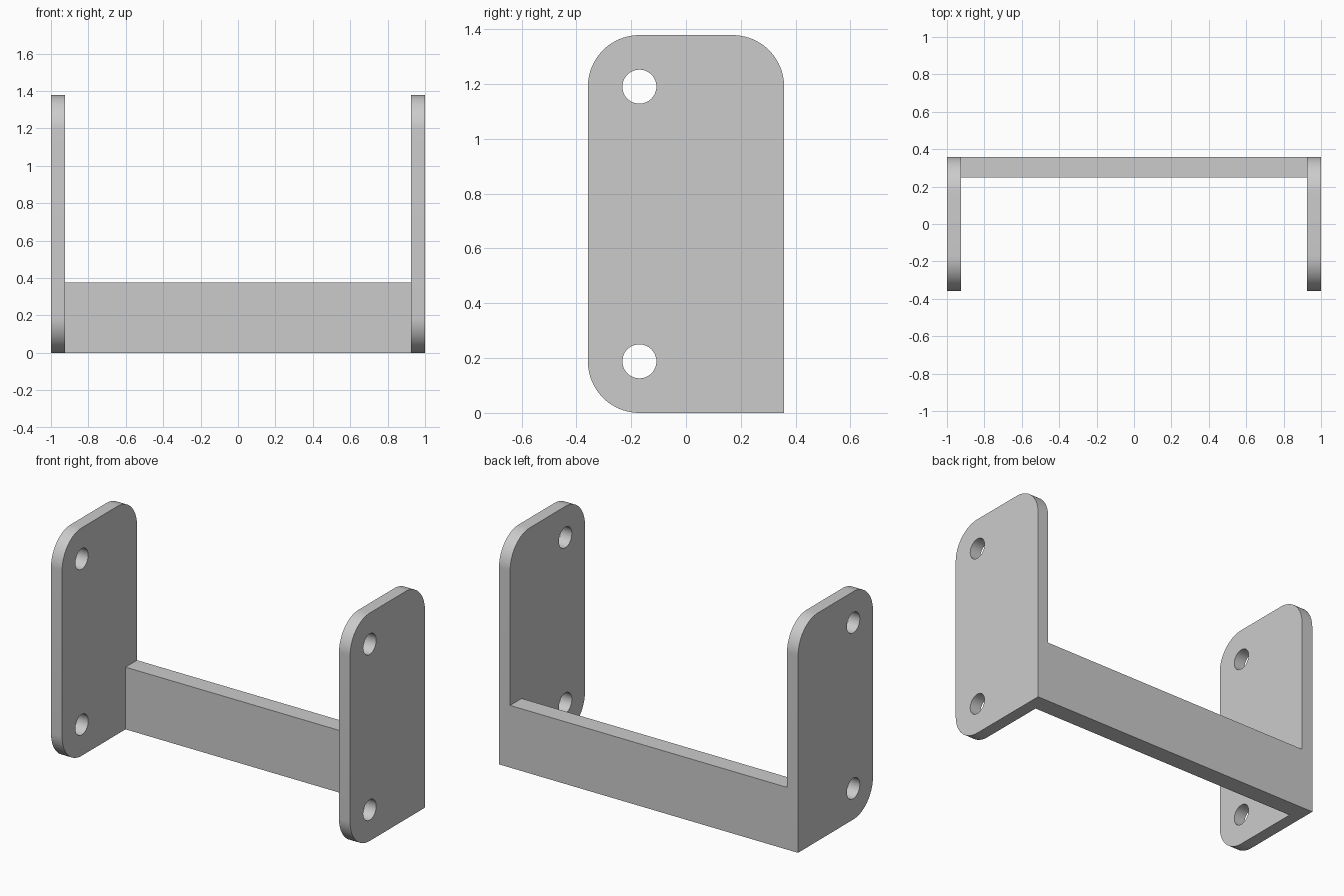
import bpy, bmesh, math
from mathutils import Vector

if "Cube" in bpy.data.objects:
    bpy.data.objects.remove(bpy.data.objects["Cube"])

# Overall sizes
HALF_X, HALF_Y, HEIGHT = 1.0, 0.358, 1.378
PLATE, RADIUS = 0.074, 0.188
BAR_DEPTH, BAR_HEIGHT = 0.11, 0.376
HOLE_Y, HOLE_R = -0.17, 0.062
STEPS = 20

grey = bpy.data.materials.new("plain grey")
grey.use_nodes = True
colour = (0.6, 0.6, 0.6, 1)
grey.diffuse_color = colour
grey.node_tree.nodes["Principled BSDF"].inputs["Base Color"].default_value = colour


def arc(cy, cz, start):
    """Quarter-circle corner points in the side plane."""
    angles = [math.radians(start + 90 * i / STEPS) for i in range(STEPS + 1)]
    return [(cy + RADIUS * math.cos(a), cz + RADIUS * math.sin(a)) for a in angles]


def prism(name, outline, x0, x1):
    """Extrude a (y, z) outline from x0 to x1."""
    bm = bmesh.new()
    face = bm.faces.new([bm.verts.new((x0, y, z)) for y, z in outline])
    out = bmesh.ops.extrude_face_region(bm, geom=[face])
    moved = [v for v in out["geom"] if isinstance(v, bmesh.types.BMVert)]
    bmesh.ops.translate(bm, verts=moved, vec=Vector((x1 - x0, 0, 0)))
    bmesh.ops.recalc_face_normals(bm, faces=bm.faces)
    mesh = bpy.data.meshes.new(name)
    bm.to_mesh(mesh)
    bm.free()
    mesh.materials.append(grey)
    ob = bpy.data.objects.new(name, mesh)
    bpy.context.collection.objects.link(ob)
    return ob


def combine(ob, other, operation):
    """Apply a boolean and discard the second object."""
    mod = ob.modifiers.new("cut", 'BOOLEAN')
    mod.operation, mod.solver, mod.object = operation, 'EXACT', other
    bpy.context.view_layer.objects.active = ob
    bpy.ops.object.modifier_apply(modifier=mod.name)
    bpy.data.objects.remove(other)


# Side plate outline: three round corners, square at the lower back
low, high = RADIUS, HEIGHT - RADIUS
edge = HALF_Y - RADIUS
plate_outline = ([(HALF_Y, 0)] + arc(edge, high, 0)
                 + arc(-edge, high, 90) + arc(-edge, low, 180))

# Crossbar between the plates, flush with their back and bottom
front = HALF_Y - BAR_DEPTH
bar_outline = [(front, 0), (HALF_Y, 0), (HALF_Y, BAR_HEIGHT), (front, BAR_HEIGHT)]
inner = HALF_X - PLATE
bracket = prism("bracket", bar_outline, -inner, inner)

# Drilled side plates, joined to the bar as one solid
for name, x0, x1 in (("right_plate", -HALF_X, -inner), ("left_plate", inner, HALF_X)):
    plate = prism(name, plate_outline, x0, x1)
    for z in (low, high):
        ring = [(HOLE_Y + HOLE_R * math.cos(a), z + HOLE_R * math.sin(a))
                for a in (math.tau * i / 48 for i in range(48))]
        hole = prism("hole_cutter", ring, x0 - PLATE, x1 + PLATE)
        hole.hide_render = True
        combine(plate, hole, 'DIFFERENCE')
    combine(bracket, plate, 'UNION')

# Merge flush faces so the back and bottom are seamless
bm = bmesh.new()
bm.from_mesh(bracket.data)
bmesh.ops.remove_doubles(bm, verts=bm.verts, dist=0.0001)
bmesh.ops.dissolve_limit(bm, angle_limit=math.radians(1), verts=bm.verts, edges=bm.edges)
bm.to_mesh(bracket.data)
bm.free()

bpy.ops.object.select_all(action='DESELECT')
bracket.select_set(True)
bpy.context.view_layer.objects.active = bracket
bpy.ops.object.shade_smooth_by_angle(angle=math.radians(30))
